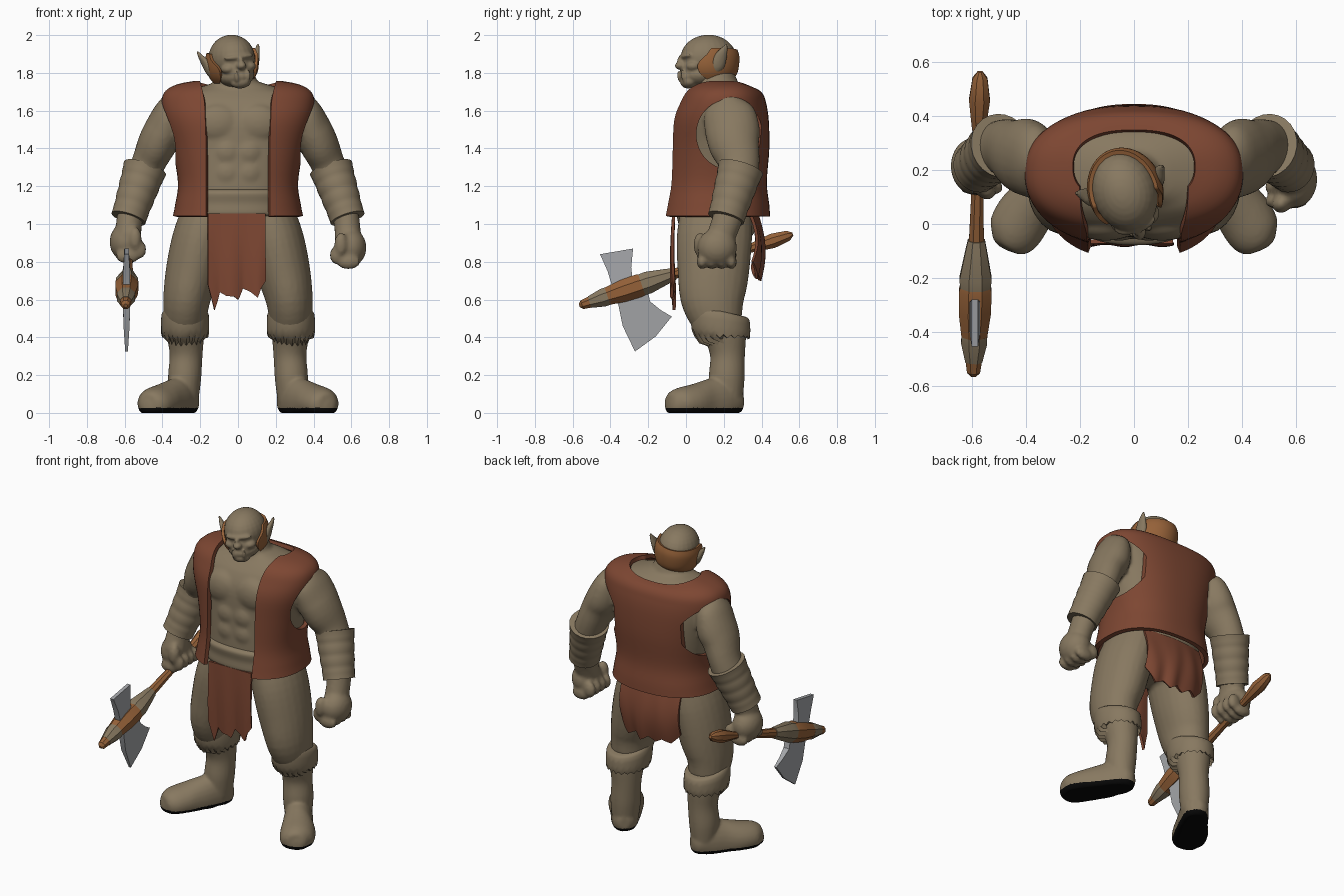
import bpy, bmesh, math, random
from mathutils import Vector, Matrix, Euler

if "Cube" in bpy.data.objects:
    bpy.data.objects.remove(bpy.data.objects["Cube"])

random.seed(4)


def material(name, r, g, b):
    m = bpy.data.materials.new(name)
    m.diffuse_color = (r, g, b, 1)
    m.use_nodes = True
    m.node_tree.nodes["Principled BSDF"].inputs["Base Color"].default_value = m.diffuse_color
    return m


SKIN = material("tan_skin", 0.245, 0.19, 0.118)
RED = material("red_brown_leather", 0.205, 0.062, 0.032)
WOOD = material("orange_brown", 0.30, 0.12, 0.04)
STEEL = material("grey_steel", 0.37, 0.38, 0.395)
BLACK = material("black_sole", 0.002, 0.002, 0.002)


def resample(rows, step):
    """Catmull-Rom through tuples of any length."""
    if step == 1:
        return rows
    out, n = [], len(rows)
    for i in range(n - 1):
        a, b, c, d = rows[max(i - 1, 0)], rows[i], rows[i + 1], rows[min(i + 2, n - 1)]
        for k in range(step):
            t = k / step
            out.append(tuple(0.5 * (2 * q + (r - p) * t + (2 * p - 5 * q + 4 * r - s) * t * t
                                    + (3 * q - p - 3 * r + s) * t ** 3)
                             for p, q, r, s in zip(a, b, c, d)))
    return out + [rows[-1]]


def bridge(bm, rings, closed=True):
    n = len(rings[0])
    for a, b in zip(rings, rings[1:]):
        for i in range(n if closed else n - 1):
            j = (i + 1) % n
            bm.faces.new((a[i], a[j], b[j], b[i]))
    if closed:
        bm.faces.new(rings[0])
        bm.faces.new(rings[-1])


def tube(bm, pts, sides=24, step=4, mirror=1):
    """Tube through (x, y, z, side radius, other radius)."""
    pts = resample([(p[0] * mirror,) + tuple(p[1:]) for p in pts], step)
    rings = []
    for i, p in enumerate(pts):
        t = (Vector(pts[min(i + 1, len(pts) - 1)][:3]) - Vector(pts[max(i - 1, 0)][:3])).normalized()
        u = (Vector((1, 0, 0)) - t * t.x).normalized()
        v = t.cross(u)
        rings.append([bm.verts.new(Vector(p[:3]) + u * p[3] * math.cos(a) + v * p[4] * math.sin(a))
                      for a in (math.tau * (k + 0.5) / sides for k in range(sides))])
    bridge(bm, rings)


def shell(bm, rows, n=2.4, seg=64, is_open=False, dip=0.0):
    """Stacked rounded rings (z, half width, front y, back y, half front gap)."""
    rings = []
    for z, rx, yf, yb, gap in resample(rows, 4):
        t0 = math.acos(min(1, gap / rx) ** (n / 2)) if is_open else math.pi / 2
        ring = []
        for k in range(seg + 1 if is_open else seg):
            t = -t0 + (math.pi + 2 * t0) * k / seg
            c, s = math.cos(t), math.sin(t)
            drop = dip * max(0, s) ** 2 * min(1, max(0, (z - 1.62) / 0.13))
            ring.append(bm.verts.new((rx * math.copysign(abs(c) ** (2 / n), c),
                                      (yf + yb) / 2 + (yb - yf) / 2 * math.copysign(abs(s) ** (2 / n), s),
                                      z - drop)))
        rings.append(ring)
    bridge(bm, rings, not is_open)


def ball(bm, loc, r):
    m = Matrix.Translation(loc) @ Matrix.Diagonal((*r, 1))
    bmesh.ops.create_uvsphere(bm, u_segments=24, v_segments=16, radius=1, matrix=m)


def finish(name, bm, mat, voxel=0, smooth=3, thick=0, angle=50, cutters=()):
    bmesh.ops.recalc_face_normals(bm, faces=bm.faces)
    me = bpy.data.meshes.new(name)
    bm.to_mesh(me)
    bm.free()
    ob = bpy.data.objects.new(name, me)
    bpy.context.collection.objects.link(ob)
    me.materials.append(mat)
    if voxel:
        m = ob.modifiers.new("blend", 'REMESH')
        m.mode, m.voxel_size = 'VOXEL', voxel
        m = ob.modifiers.new("soften", 'SMOOTH')
        m.iterations, m.factor = smooth, 0.5
    if thick:
        m = ob.modifiers.new("thickness", 'SOLIDIFY')
        m.thickness, m.offset = thick, 0
    for c in cutters:
        m = ob.modifiers.new("cut", 'BOOLEAN')
        m.operation, m.object, m.solver = 'DIFFERENCE', c, 'EXACT'
    bpy.ops.object.select_all(action='DESELECT')
    bpy.context.view_layer.objects.active = ob
    ob.select_set(True)
    for m in list(ob.modifiers):
        bpy.ops.object.modifier_apply(modifier=m.name)
    bpy.ops.object.shade_smooth_by_angle(angle=math.radians(angle))
    return ob


# body: torso, muscles, neck, arms, fists and thighs blended together
bm = bmesh.new()
shell(bm, [(0.88, .15, .05, .28, 0), (0.95, .27, -.02, .36, 0), (1.05, .295, -.05, .38, 0),
           (1.2, .285, -.055, .39, 0), (1.4, .32, -.05, .41, 0), (1.55, .36, -.045, .405, 0),
           (1.64, .37, -.01, .38, 0), (1.69, .33, .03, .35, 0), (1.72, .22, .06, .32, 0),
           (1.75, .12, .08, .27, 0)])
tube(bm, [(0, .2, 1.6, .14, .12), (-.01, .17, 1.72, .12, .11), (-.03, .14, 1.82, .1, .1)])
for s in (1, -1):
    ball(bm, (s * .105, .0, 1.53), (.125, .062, .105))
    for z in (1.38, 1.27):
        ball(bm, (s * .055, -.035, z), (.062, .027, .062))
    tube(bm, [(.345, .215, 1.67, .05, .06), (.36, .225, 1.6, .083, .13), (.39, .245, 1.5, .106, .145),
              (.43, .255, 1.42, .103, .135), (.475, .28, 1.32, .09, .11), (.52, .27, 1.2, .09, .1),
              (.572, .22, 1.03, .07, .08), (.582, .18, .92, .07, .075)], mirror=s)
    tube(bm, [(.15, .16, 1.06, .145, .19), (.2, .15, .92, .148, .2), (.24, .145, .75, .143, .19),
              (.272, .142, .6, .125, .17), (.28, .17, .47, .11, .13)], mirror=s)
    dy, dz = (0, 0) if s > 0 else (.05, .03)
    ball(bm, (s * .595, .165 + dy, .875 + dz), (.085, .105, .1))
    for k in range(4):
        y = .085 + k * .052 + dy
        ball(bm, (s * .585, y, .80 + dz), (.062, .028, .04))
        ball(bm, (s * .525, y, .835 + dz), (.04, .027, .05))
    ball(bm, (s * .545, .075 + dy, .89 + dz), (.035, .035, .065))
finish("body", bm, SKIN, voxel=0.012)

# head, turned a little to one side
turn = Matrix.Translation((-.03, .12, 1.85)) @ Euler((0, -.12, .3)).to_matrix().to_4x4()
bm = bmesh.new()
for loc, r in (((0, 0, .03), (.12, .15, .122)), ((0, -.05, -.065), (.095, .1, .06)),
               ((0, -.08, -.035), (.08, .075, .085)), ((0, -.11, -.07), (.062, .05, .038)),
               ((0, -.115, -.1), (.055, .042, .033)), ((0, -.125, .035), (.08, .035, .018)),
               ((0, -.152, -.012), (.027, .035, .022)), ((0, -.145, .012), (.015, .03, .032))):
    ball(bm, loc, r)
for s in (1, -1):
    ball(bm, (s * .055, -.1, -.022), (.04, .042, .028))
    # pointed ears and tusks
    tube(bm, [(.1, .0, -.06, .02, .015), (.122, .01, -.03, .022, .036), (.142, .025, .02, .018, .034),
              (.158, .04, .055, .012, .02), (.17, .05, .085, .006, .006)], mirror=s)
    tube(bm, [(.03, -.148, -.09, .011, .011), (.034, -.157, -.065, .01, .01),
              (.035, -.16, -.04, .005, .005)], mirror=s)
bm.transform(turn)
finish("head", bm, SKIN, voxel=0.007, smooth=2)

# hair band round the back and sides of the head
bm = bmesh.new()
shell(bm, [(-.09, .1, -.1, .11, .09), (-.06, .119, -.13, .14, .094), (-.02, .13, -.145, .153, .1),
           (.03, .13, -.15, .158, .122), (.065, .12, -.15, .15, .119)], n=2, is_open=True)
bm.transform(turn)
finish("hair", bm, WOOD, thick=.016)

# open vest with two armholes
cutters = []
for s in (1, -1):
    bm = bmesh.new()
    m = Matrix.Translation((s * .42, .23, 1.475)) @ Matrix.Rotation(math.pi / 2, 4, 'Y')
    m = m @ Matrix.Diagonal((.185, .175, 1, 1))
    bmesh.ops.create_cone(bm, cap_ends=True, segments=48, radius1=1, radius2=1, depth=.36, matrix=m)
    c = finish("armhole_cutter", bm, RED)
    c.hide_render = True
    cutters.append(c)
bm = bmesh.new()
shell(bm, [(1.04, .332, -.118, .432, .165), (1.1, .32, -.108, .428, .165), (1.22, .305, -.09, .415, .165),
           (1.4, .335, -.078, .428, .165), (1.55, .378, -.065, .425, .17), (1.64, .392, -.03, .412, .175),
           (1.695, .375, .0, .4, .185), (1.728, .315, .04, .378, .195), (1.745, .225, .08, .345, .2)],
      is_open=True, dip=.035)
finish("vest", bm, RED, thick=.026, cutters=cutters)
for c in cutters:
    bpy.data.objects.remove(c)

# waist wrap
bm = bmesh.new()
shell(bm, [(1.04, .27, -.05, .37, 0), (1.055, .285, -.072, .385, 0), (1.11, .285, -.07, .385, 0),
           (1.165, .285, -.078, .385, 0), (1.185, .27, -.05, .37, 0)])
finish("waist_wrap", bm, SKIN)


# ragged cloths front and back
def cloth(name, hem, y0, bulge, wrap):
    bm = bmesh.new()
    rows = 12
    cols = []
    for (xa, za), (xb, zb) in zip(hem, hem[1:]):
        cols += [(xa + (xb - xa) * k / 3, za + (zb - za) * k / 3) for k in range(3)]
    cols.append(hem[-1])
    grid = []
    for r in range(rows + 1):
        f = r / rows
        grid.append([bm.verts.new((x, y0 + wrap * x * x + bulge * math.sin(f * 2.8)
                                   + .008 * f * math.sin(x * 45), 1.055 + (z - 1.055) * f))
                     for x, z in cols])
    bridge(bm, grid, False)
    finish(name, bm, RED, thick=.016)


cloth("front_cloth", [(-.16, .68), (-.125, .545), (-.095, .64), (-.06, .62), (-.02, .615), (0, .6),
                      (.025, .66), (.07, .64), (.105, .61), (.12, .66), (.145, .7)], -.065, -.008, 0)
cloth("back_cloth", [(-.21, .78), (-.15, .72), (-.1, .74), (-.05, .71), (0, .735), (.05, .7),
                     (.09, .74), (.15, .71), (.21, .8)], .375, .035, -.8)

for s, side in ((1, "right"), (-1, "left")):
    # forearm wraps with faint bands
    bm = bmesh.new()
    a, b = Vector((.493, .29, 1.295)), Vector((.58, .212, 1.03))
    pts = []
    for k in range(13):
        f = k / 12
        r = .113 - .023 * f + (.002 if k % 3 else -.001) + (.005 if k in (0, 12) else 0)
        pts.append((*a.lerp(b, f), r, r * 1.05))
    tube(bm, pts, step=2, mirror=s)
    finish(side + "_forearm_wrap", bm, SKIN)

    # furry knee cuffs with a ragged lower edge
    bm = bmesh.new()
    tube(bm, [(.28, .18, .54, .11, .135), (.28, .18, .52, .125, .155), (.28, .183, .46, .128, .158),
              (.28, .188, .41, .122, .148), (.28, .19, .405, .09, .11)], sides=44, step=2, mirror=s)
    for i, v in enumerate(bm.verts):
        v.co.z -= (v.co.y - .18) * .2
        if v.co.z < .47:
            v.co.z += (.008 if i % 2 else -.008) + random.uniform(-.004, .004)
    finish(side + "_knee_cuff", bm, SKIN)

    # boots with black soles
    bm = bmesh.new()
    tube(bm, [(.24, .29, .06, .03, .04), (.258, .265, .06, .065, .08), (.3, .2, .06, .082, .13),
              (.355, .11, .05, .092, .125), (.41, .03, .05, .105, .1), (.45, -.04, .045, .097, .085),
              (.477, -.077, .04, .06, .06), (.485, -.09, .04, .02, .02)], mirror=s)
    tube(bm, [(.285, .215, .06, .075, .085), (.283, .215, .18, .088, .095), (.275, .22, .3, .087, .092),
              (.277, .21, .4, .098, .11), (.28, .19, .48, .11, .125)], mirror=s)
    for v in bm.verts:
        v.co.z = max(v.co.z, 0)
    boot = finish(side + "_boot", bm, SKIN, voxel=.01)
    boot.data.materials.append(BLACK)
    for p in boot.data.polygons:
        p.material_index = 1 if p.center.z < .028 else 0


# axe shaft pieces along one sloping line
def axe_part(name, mat, pts):
    bm = bmesh.new()
    tube(bm, [(-.583 + .022 * y, y, .757 + .335 * y, r, r) for y, r in pts], sides=8, step=1)
    finish(name, bm, mat, angle=30)


axe_part("axe_handle", WOOD, [(.565, .01), (.54, .03), (.46, .042), (.37, .03), (.33, .023),
                              (.1, .025), (-.07, .03)])
axe_part("axe_collar", SKIN, [(-.06, .034), (-.1, .043), (-.2, .064), (-.235, .062)])
axe_part("axe_socket", WOOD, [(-.225, .06), (-.25, .066), (-.33, .064), (-.425, .05)])
axe_part("axe_end_ring", SKIN, [(-.415, .052), (-.44, .052), (-.51, .034)])
axe_part("axe_tip", WOOD, [(-.5, .034), (-.55, .026), (-.565, .01)])


# axe blades, outline points (y, z, half thickness)
def blade(name, outline):
    bm = bmesh.new()
    sides = [[bm.verts.new((-.59 + d * t, y, z)) for y, z, t in outline] for d in (1, -1)]
    bridge(bm, sides)
    finish(name, bm, STEEL, angle=25)


blade("axe_large_blade", [(-.37, .63, .02), (-.21, .68, .02), (-.19, .59, .02), (-.135, .545, .014),
                          (-.075, .51, .008), (-.16, .405, .008), (-.27, .325, .007), (-.335, .46, .016)])
blade("axe_small_blade", [(-.385, .65, .02), (-.28, .68, .02), (-.29, .77, .018), (-.28, .87, .012),
                          (-.455, .84, .012), (-.415, .75, .018)])
